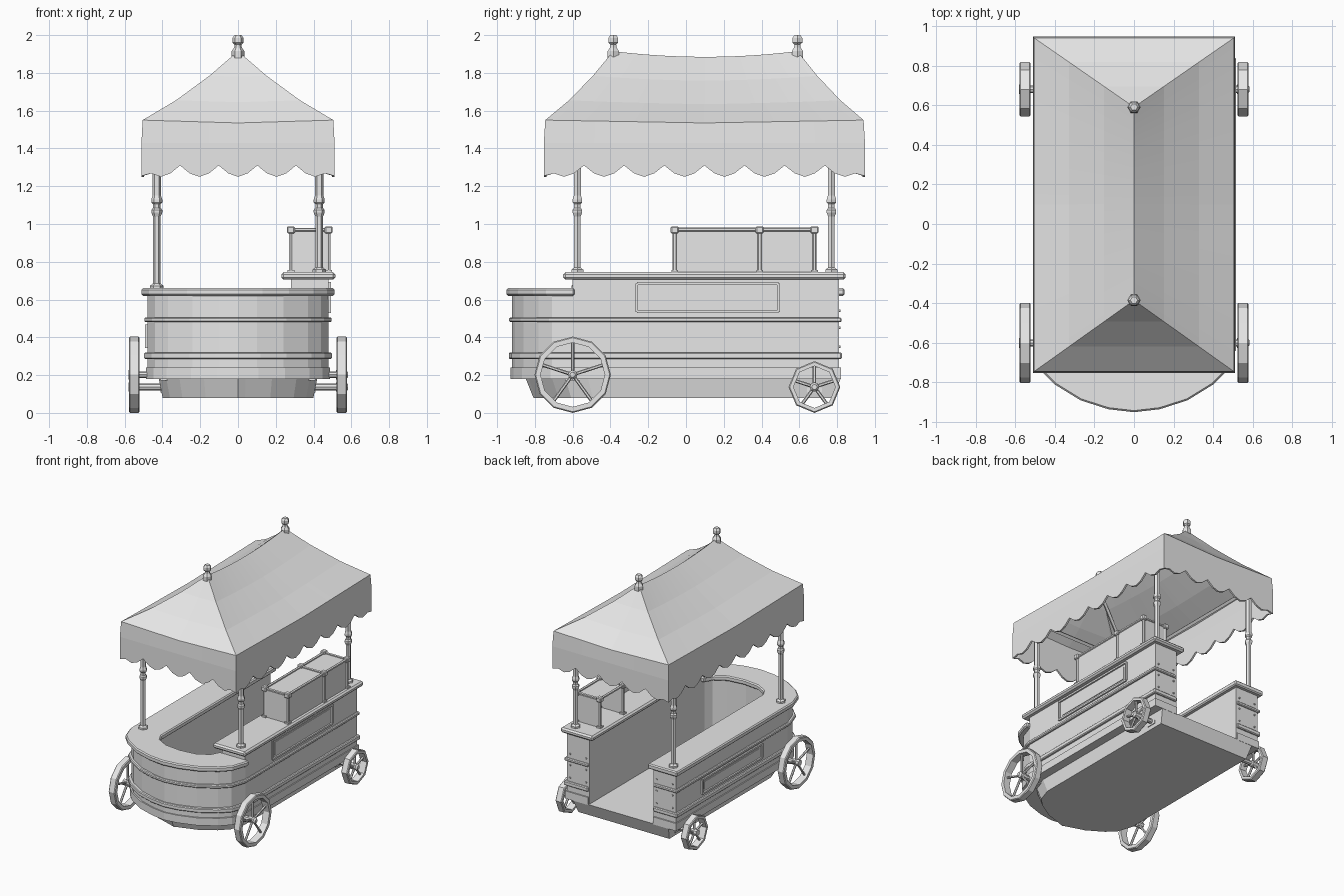
import bpy, bmesh, math
from mathutils import Vector, Matrix

if "Cube" in bpy.data.objects:
    bpy.data.objects.remove(bpy.data.objects["Cube"])

grey = bpy.data.materials.new("plain_grey")
grey.use_nodes = True
grey.diffuse_color = (0.8, 0.8, 0.8, 1)
grey.node_tree.nodes["Principled BSDF"].inputs["Base Color"].default_value = (0.8, 0.8, 0.8, 1)


def finish(name, bm, bevel=0):
    bmesh.ops.remove_doubles(bm, verts=bm.verts, dist=0.0005)
    bmesh.ops.recalc_face_normals(bm, faces=bm.faces)
    mesh = bpy.data.meshes.new(name)
    bm.to_mesh(mesh)
    bm.free()
    mesh.materials.append(grey)
    ob = bpy.data.objects.new(name, mesh)
    bpy.context.collection.objects.link(ob)
    if bevel:
        mod = ob.modifiers.new("bevel", 'BEVEL')
        mod.width = bevel
        mod.segments = 1
    return ob


def box(name, lo, hi, bevel=0):
    bm = bmesh.new()
    lo, hi = Vector(lo), Vector(hi)
    bmesh.ops.create_cube(bm, size=1, matrix=Matrix.Translation((lo + hi) / 2) @ Matrix.Diagonal((*(hi - lo), 1)))
    return finish(name, bm, bevel)


def bar(name, p, q, r, sides=6):
    p, q = Vector(p), Vector(q)
    d = q - p
    bm = bmesh.new()
    mat = Matrix.Translation((p + q) / 2) @ d.to_track_quat('Z', 'Y').to_matrix().to_4x4()
    bmesh.ops.create_cone(bm, cap_ends=True, segments=sides, radius1=r, radius2=r, depth=d.length, matrix=mat)
    return finish(name, bm)


def prism(name, pts, z0, z1, taper=1, bevel=0):
    bm = bmesh.new()
    low = [bm.verts.new((x * taper, y * taper, z0)) for x, y in pts]
    top = [bm.verts.new((x, y, z1)) for x, y in pts]
    bm.faces.new(low[::-1])
    bm.faces.new(top)
    for i in range(len(pts)):
        j = (i + 1) % len(pts)
        bm.faces.new((low[i], low[j], top[j], top[i]))
    return finish(name, bm, bevel)


def lathe(name, profile, sides, loc, closed=False, sideways=False):
    bm = bmesh.new()
    turn = Matrix.Translation(loc)
    if sideways:
        turn = turn @ Matrix.Rotation(math.pi / 2, 4, 'Y')
    rings = []
    for r, z in profile:
        rings.append([bm.verts.new(turn @ Vector((r * math.cos(a), r * math.sin(a), z)))
                      for a in (math.tau * i / sides for i in range(sides))])
    for k in range(len(rings) if closed else len(rings) - 1):
        a, b = rings[k], rings[(k + 1) % len(rings)]
        for i in range(sides):
            j = (i + 1) % sides
            bm.faces.new((a[i], a[j], b[j], b[i]))
    return finish(name, bm)


# Plan outlines of the bow-fronted counter
OUTER = [(.51, -.62), (.47, -.74), (.40, -.81), (.27, -.89), (.13, -.935), (0, -.95)]
INNER = [(.25, -.60), (.22, -.66), (.13, -.71), (0, -.725)]


def arc(half, dx, dy):
    pts = [(x + (dx if x else 0), y + dy) for x, y in half]
    return pts + [(-x, y) for x, y in pts[-2::-1]]


def u_shape(off, inset, right_end, left_end):
    out = arc(OUTER, -off, off)
    inn = arc(INNER, inset, -inset)[::-1]
    return ([(out[0][0], right_end)] + out + [(out[-1][0], left_end), (inn[0][0], left_end)]
            + inn + [(inn[-1][0], right_end)])


# Floor slab
slab = arc(OUTER, -.09, .10)
prism("floor_slab", [(.42, .82)] + slab + [(-.42, .82)], .08, .185, .95)

# Cabinet walls, plinth, mouldings and counters
prism("cabinet_wall", u_shape(.03, .03, .81, .81), .18, .63)
prism("plinth", u_shape(.022, .035, .82, .82), .18, .24)
prism("lower_moulding", u_shape(.012, .035, .825, .825), .285, .32, bevel=.006)
prism("middle_moulding", u_shape(.014, .035, .823, .823), .48, .505, bevel=.006)
prism("low_counter", u_shape(0, 0, -.59, .84), .62, .66, bevel=.012)
box("raised_cabinet", (.28, -.60, .60), (.48, .81, .71))
box("raised_counter", (.23, -.65, .705), (.515, .845, .745), .012)


# Framed panels on both cabinet sides
def side_panel(side, y0, y1, z0, z1):
    x = side * .48
    for z in (z0, z1):
        box("panel_frame_rail", (min(x, x + side * .012), y0, z - .007), (max(x, x + side * .012), y1, z + .007))
    for y in (y0, y1):
        box("panel_frame_stile", (min(x, x + side * .012), y - .007, z0), (max(x, x + side * .012), y + .007, z1))
    box("panel_field", (min(x, x + side * .005), y0 + .03, z0 + .025), (max(x, x + side * .005), y1 - .03, z1 - .025))


side_panel(1, -.26, .49, .535, .685)
side_panel(-1, -.26, .49, .35, .46)

# Turned canopy posts
for x, foot in ((-.43, .655), (.43, .74)):
    for y in (-.575, .77):
        lathe("canopy_post", [(0, foot), (.036, foot), (.036, foot + .018), (.02, foot + .03), (.02, 1.04),
                              (.029, 1.06), (.029, 1.075), (.02, 1.085), (.02, 1.105), (.029, 1.115),
                              (.029, 1.13), (.022, 1.15), (.022, 1.52), (0, 1.52)], 6, (x, y, 0))

# Canopy: hipped roof with a scalloped valance
Y0, Y1, HX, R0, R1 = -.745, .94, .505, -.385, .59
SCALLOP = [1.31, 1.268, 1.25, 1.268]


def side_points(a, b, count):
    n = count * 4
    for i in range(n):
        u = i / n
        yield (a[0] + (b[0] - a[0]) * u, a[1] + (b[1] - a[1]) * u,
               1.255 if i == 0 else SCALLOP[i % 4], 1.535 + .015 * abs(2 * u - 1))


corners = [(HX, Y0), (HX, Y1), (-HX, Y1), (-HX, Y0)]
rim = []
for k, count in enumerate((8, 5, 8, 5)):
    rim += side_points(corners[k], corners[(k + 1) % 4], count)
bm = bmesh.new()
columns = []
for x, y, hem, eave in rim:
    u = (y - Y0) / (Y1 - Y0)
    ry = R0 + (R1 - R0) * u
    rz = 1.885 + .03 * (2 * u - 1) ** 2
    col = []
    for t in (0, .3, .65, 1):
        col.append(bm.verts.new((x * t, ry + (y - ry) * t, rz + (eave - rz) * t - .1 * t * (1 - t))))
    for z in (1.43, hem):
        col.append(bm.verts.new((x * 1.012, y + (u - .5) * .015, z)))
    columns.append(col)
for i, a in enumerate(columns):
    b = columns[(i + 1) % len(columns)]
    for k in range(5):
        bm.faces.new((a[k], b[k], b[k + 1], a[k + 1]))
canopy = finish("canopy", bm)
mod = canopy.modifiers.new("cloth_thickness", 'SOLIDIFY')
mod.thickness = .014
mod.offset = -1

# Canopy frame
for s in (-1, 1):
    bar("eave_rail", (s * .43, -.66, 1.5), (s * .43, .85, 1.5), .016, 4)
    for y, ry in ((-.575, R0), (.77, R1)):
        bar("rafter", (s * .43, y, 1.5), (0, ry, 1.84), .014, 4)
for y in (-.575, .77):
    bar("cross_rail", (-.43, y, 1.5), (.43, y, 1.5), .016, 4)
bar("ridge_pole", (0, R0, 1.85), (0, R1, 1.85), .014, 4)

# Roof finials
for y in (R0, R1):
    lathe("finial", [(0, 1.87), (.034, 1.88), (.034, 1.915), (.02, 1.935), (.018, 1.95), (.03, 1.96),
                     (.03, 1.985), (.018, 2), (0, 2)], 6, (0, y, 0))

# Display case, open towards the server
box("case_outer_panel", (.472, -.06, .74), (.482, .68, .965))
box("case_top_panel", (.28, -.06, .957), (.48, .68, .967))
for y in (-.06, .39, .68):
    box("case_divider", (.28, y - .005, .74), (.48, y + .005, .96))
    bar("case_top_rail", (.28, y, .97), (.48, y, .97), .01)
    for x in (.28, .48):
        bar("case_post", (x, y, .74), (x, y, .965), .012)
        box("case_foot", (x - .018, y - .018, .742), (x + .018, y + .018, .757))
        box("case_knob", (x - .021, y - .021, .95), (x + .021, y + .021, .988), .006)
for x in (.28, .48):
    bar("case_long_rail", (x, -.06, .97), (x, .68, .97), .011)


# Spoked wheels and axles
def wheel(x, y, r, sides, thick):
    h = .028
    lathe("wheel_rim", [(r, -h + .006), (r, h - .006), (r - .006, h), (r - thick, h), (r - thick, -h),
                        (r - .006, -h)], sides, (x, y, r), True, True)
    lathe("wheel_hub", [(0, -.03), (.025, -.03), (.025, .02), (.014, .032), (0, .032)], 8, (x, y, r), False, True)
    for i in range(5):
        a = math.tau * i / 5
        tip = (x, y + (r - thick + .004) * math.sin(a), r + (r - thick + .004) * math.cos(a))
        bar("wheel_spoke", (x, y, r), tip, .009)


for y, r, sides, thick in ((-.6, .202, 12, .032), (.68, .137, 8, .026)):
    for s in (-1, 1):
        wheel(s * .55, y, r, sides, thick)
    bar("axle", (-.54, y, r), (.54, y, r), .018, 8)
    box("axle_block", (-.41, y - .04, r - .03), (.41, y + .04, .183))

# Rivets on the cabinet ends
for x0, x1 in ((-.45, -.31), (.31, .45)):
    for x in (x0, x1):
        for z in (.35, .45, .54):
            bar("rivet", (x, .805, z), (x, .818, z), .007)
